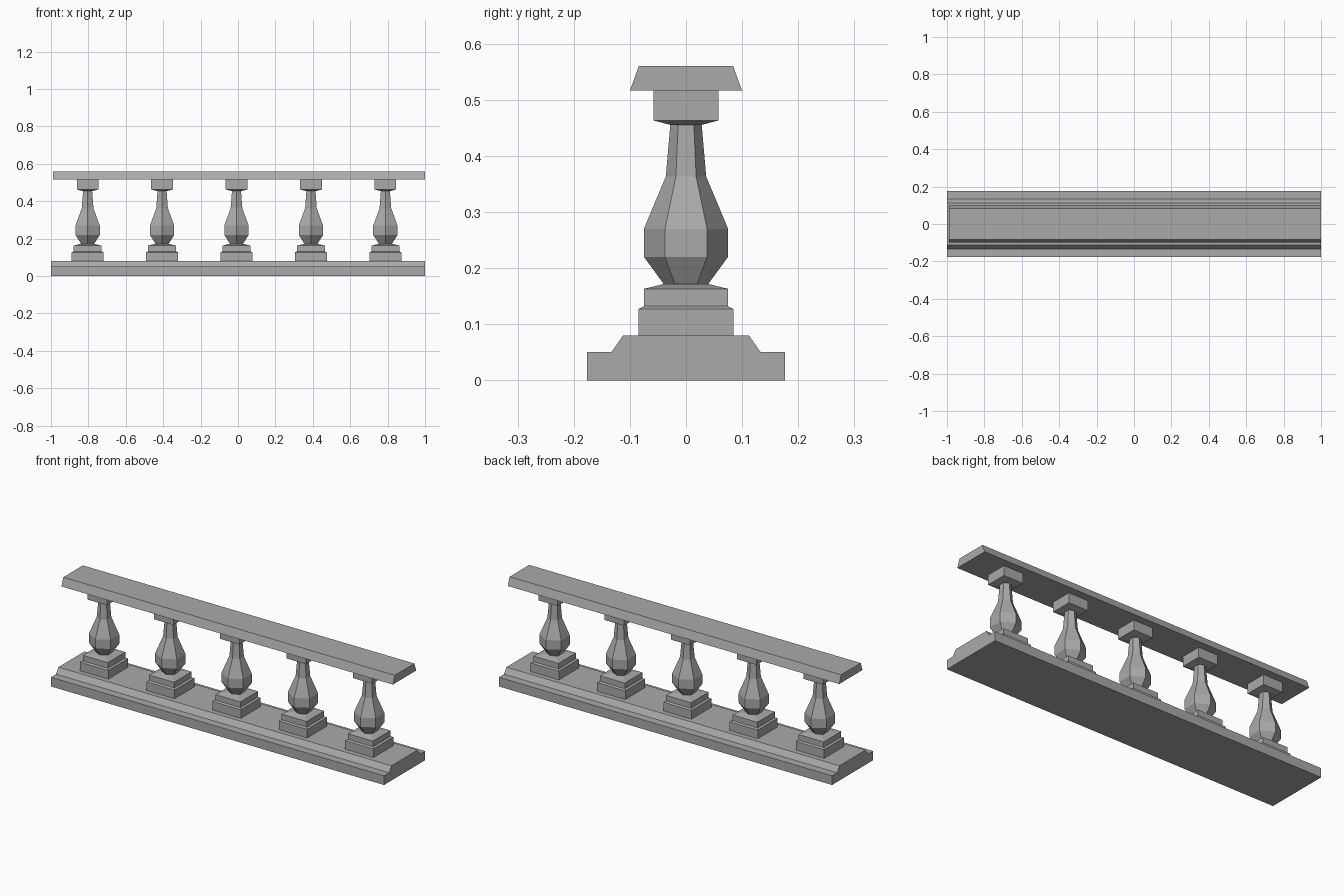
import bpy
import bmesh
import math

default = bpy.data.objects.get("Cube")
if default:
    bpy.data.objects.remove(default, do_unlink=True)

stone = bpy.data.materials.new("grey stone")
stone.use_nodes = True
GREY = (0.4, 0.4, 0.4, 1)
stone.diffuse_color = GREY
stone.node_tree.nodes["Principled BSDF"].inputs["Base Color"].default_value = GREY


def loft(name, rings):
    """Skin a closed solid through rings of equal point count."""
    bm = bmesh.new()
    loops = [[bm.verts.new(p) for p in ring] for ring in rings]
    n = len(loops[0])
    for a, b in zip(loops, loops[1:]):
        for i in range(n):
            j = (i + 1) % n
            bm.faces.new((a[i], a[j], b[j], b[i]))
    bm.faces.new(loops[0][::-1])
    bm.faces.new(loops[-1])
    bmesh.ops.recalc_face_normals(bm, faces=bm.faces)
    mesh = bpy.data.meshes.new(name)
    bm.to_mesh(mesh)
    bm.free()
    mesh.materials.append(stone)
    obj = bpy.data.objects.new(name, mesh)
    bpy.context.collection.objects.link(obj)
    return obj


def turned(name, sides, start, profile, x):
    """Stack of regular polygons given as (radius, height)."""
    angles = [start + math.tau * i / sides for i in range(sides)]
    obj = loft(name, [[(r * math.cos(a), r * math.sin(a), z) for a in angles]
                      for r, z in profile])
    obj.location.x = x


def square(name, profile, x):
    """Stack of squares given as (half width, height)."""
    turned(name, 4, math.pi / 4, [(h * math.sqrt(2), z) for h, z in profile], x)


def beam(name, half_profile, x0, x1):
    """Extrude a mirrored (y, z) profile along x."""
    outline = half_profile + [(-y, z) for y, z in reversed(half_profile)]
    loft(name, [[(x, y, z) for y, z in outline] for x in (x0, x1)])


# Long stepped base and sloped handrail
beam("base", [(0.176, 0), (0.176, 0.05), (0.133, 0.05), (0.112, 0.08)], -1, 1)
beam("handrail", [(0.1, 0.516), (0.084, 0.56)], -0.99, 1)

# Five balusters: stepped plinth, hexagonal vase, square capital
for i in range(5):
    x = -0.008 + 0.398 * (i - 2)
    square(f"plinth_{i + 1}", [(0.085, 0.08), (0.085, 0.127), (0.075, 0.132),
                               (0.075, 0.163), (0.038, 0.172)], x)
    turned(f"baluster_{i + 1}", 6, math.pi / 2,
           [(0.04, 0.172), (0.075, 0.22), (0.075, 0.27),
            (0.036, 0.363), (0.028, 0.455)], x)
    square(f"capital_{i + 1}", [(0.027, 0.455), (0.058, 0.463), (0.058, 0.516)], x)
